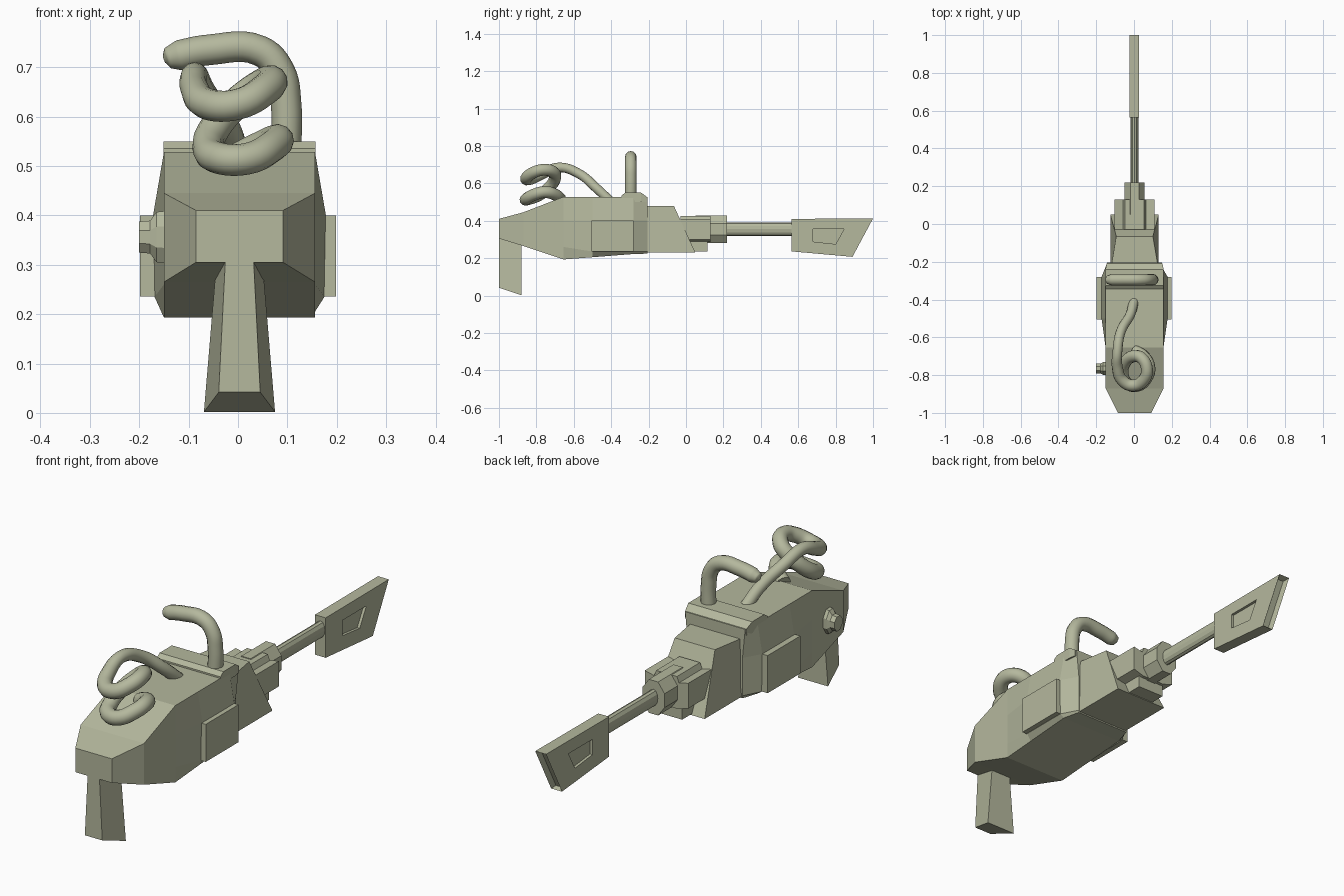
import bpy, bmesh, math

if "Cube" in bpy.data.objects:
    bpy.data.objects.remove(bpy.data.objects["Cube"])

mat = bpy.data.materials.new("sage_grey")
mat.diffuse_color = (0.46, 0.48, 0.34, 1)
mat.use_nodes = True
mat.node_tree.nodes["Principled BSDF"].inputs["Base Color"].default_value = mat.diffuse_color
CX = 0.003  # slight sideways offset of the body


def finish(name, bm):
    bmesh.ops.recalc_face_normals(bm, faces=bm.faces)
    me = bpy.data.meshes.new(name)
    bm.to_mesh(me)
    bm.free()
    ob = bpy.data.objects.new(name, me)
    bpy.context.collection.objects.link(ob)
    me.materials.append(mat)
    return ob


def loft_bm(rings):
    bm = bmesh.new()
    vs = [[bm.verts.new(p) for p in r] for r in rings]
    n = len(vs[0])
    for a, b in zip(vs, vs[1:]):
        for i in range(n):
            j = (i + 1) % n
            bm.faces.new((a[i], a[j], b[j], b[i]))
    bm.faces.new(vs[0])
    bm.faces.new(vs[-1])
    return bm


def mirror_ring(y, half):
    """Closed ring from right-hand (x, z[, dy]) points listed top to bottom."""
    pts = [(h[0], y + (h[2] if len(h) > 2 else 0), h[1]) for h in half]
    left = [(-x, yy, z) for x, yy, z in reversed(pts)]
    return [(x + CX, yy, z) for x, yy, z in pts + left]


def box(name, x0, x1, y0, y1, z0, z1):
    return finish(name, loft_bm([[(x0, y, z0), (x1, y, z0), (x1, y, z1), (x0, y, z1)] for y in (y0, y1)]))


def ellipse(cx, cz, rx, rz, n, rot=0.0):
    a = [2 * math.pi * i / n + rot for i in range(n)]
    return [(cx + rx * math.cos(t), cz + rz * math.sin(t)) for t in a]


# main body: faceted hull
finish("body", loft_bm([
    mirror_ring(-1.0, [(.088, .41), (.088, .375), (.088, .34), (.088, .305)]),
    mirror_ring(-.87, [(.153, .445), (.153, .39), (.153, .32), (.153, .265)]),
    mirror_ring(-.655, [(.153, .528), (.153, .40), (.153, .26), (.153, .193)]),
    mirror_ring(-.50, [(.153, .528), (.175, .40), (.172, .235), (.153, .205)]),
    mirror_ring(-.28, [(.153, .528), (.175, .40), (.172, .235), (.153, .222)]),
    mirror_ring(-.205, [(.145, .528), (.132, .40), (.132, .235), (.132, .224)]),
]))

# raised strip under the front handle
finish("top_strip", loft_bm([
    mirror_ring(-.345, [(.154, .535), (.154, .50)]),
    mirror_ring(-.325, [(.154, .55), (.154, .50)]),
    mirror_ring(-.24, [(.154, .55), (.154, .50)]),
    mirror_ring(-.21, [(.148, .528), (.148, .50)]),
]))

# side plates
for side, s in (("right", 1), ("left", -1)):
    xs = sorted((CX * (s > 0) + s * .14, s * .198))
    box("side_plate_" + side, xs[0], xs[1], -.505, -.28, .236, .40)

# neck with slanted front
finish("neck", loft_bm([
    mirror_ring(-.23, [(.125, .48), (.128, .23)]),
    mirror_ring(-.065, [(.097, .48), (.128, .23, .115)]),
]))

# clamp pieces
finish("clamp_wings", loft_bm([
    mirror_ring(y, [(.05, .425), (.06, .40), (.105, .41), (.105, .30), (.055, .285)])
    for y in (-.03, .13)]))
box("clamp_foot", -.065 + CX, .065 + CX, -.02, .115, .235, .32)
finish("nose_collar", loft_bm([
    [(x, y, z) for x, z in ellipse(CX, .355, .058, .079, 8, math.pi / 8)] for y in (.05, .22)]))

# shaft
shaft = finish("shaft", loft_bm([
    [(x, y, z) for x, z in ellipse(CX, .355, .021, .036, 12)] for y in (.18, .58)]))

# blade: recessed window on both sides, recessed end
outer = [(.565, .41), (1.0, .412), (.89, .207), (.565, .236)]
inner = [(.68, .355), (.845, .355), (.80, .275), (.68, .288)]
bm = loft_bm([[(x + CX * .5, y, z) for y, z in prof] for x, prof in (
    (.014, inner), (.026, inner), (.026, outer), (-.026, outer), (-.026, inner), (-.014, inner))])
bmesh.ops.recalc_face_normals(bm, faces=bm.faces)
end = max(bm.faces, key=lambda f: f.calc_center_median().y)
bmesh.ops.inset_region(bm, faces=[end], thickness=.012)
bmesh.ops.translate(bm, verts=end.verts, vec=(0, -.025, 0))
finish("blade", bm)

# rear grip: trapezoid section, wider at the back
finish("grip", loft_bm([
    [(CX - .042, -1, .042), (CX + .042, -1, .042), (CX + .072, -.88, .002), (CX - .072, -.88, .002)],
    [(CX - .028, -1, .32), (CX + .028, -1, .32), (CX + .047, -.88, .30), (CX - .047, -.88, .30)]]))

# side bolt
finish("side_bolt", loft_bm([
    [(x, -.765 + y, z) for y, z in ellipse(0, .356, ry, rz, 8, math.pi / 8)]
    for x, ry, rz in ((-.14, .036, .058), (-.165, .036, .055), (-.178, .029, .036), (-.2, .029, .034))]))


# smooth bent tubes
def tube(name, pts, r):
    cu = bpy.data.curves.new(name, "CURVE")
    cu.dimensions = "3D"
    cu.bevel_depth = r
    cu.bevel_resolution = 4
    cu.resolution_u = 6
    cu.use_fill_caps = True
    sp = cu.splines.new("BEZIER")
    sp.bezier_points.add(len(pts) - 1)
    for b, p in zip(sp.bezier_points, pts):
        b.co = p[:3]
        b.radius = p[3] if len(p) > 3 else 1
        b.handle_left_type = b.handle_right_type = "AUTO"
    cu.materials.append(mat)
    ob = bpy.data.objects.new(name, cu)
    bpy.context.collection.objects.link(ob)
    bpy.ops.object.select_all(action="DESELECT")
    ob.select_set(True)
    bpy.context.view_layer.objects.active = ob
    bpy.ops.object.convert(target="MESH")
    bpy.ops.object.shade_smooth_by_angle(angle=math.radians(50))


tube("front_handle", [
    (.097, -.295, .52), (.097, -.295, .63), (.085, -.295, .69), (.045, -.295, .733),
    (-.06, -.295, .735), (-.118, -.295, .724), (-.142, -.295, .718, .7), (-.15, -.295, .715, .2)], .031)

tube("coil_cable", [
    (.0, -.41, .51, .8), (-.02, -.48, .575, .8), (-.07, -.57, .65, .8), (-.088, -.68, .685, .8),
    (-.088, -.76, .655, .9), (-.06, -.83, .625), (.0, -.855, .625), (.055, -.82, .655),
    (.068, -.765, .672), (.04, -.71, .66), (.0, -.70, .63), (-.045, -.73, .58),
    (-.06, -.79, .535), (-.035, -.845, .515), (.02, -.855, .515), (.07, -.81, .54),
    (.08, -.755, .553), (.05, -.70, .54), (.0, -.67, .515)], .032)
